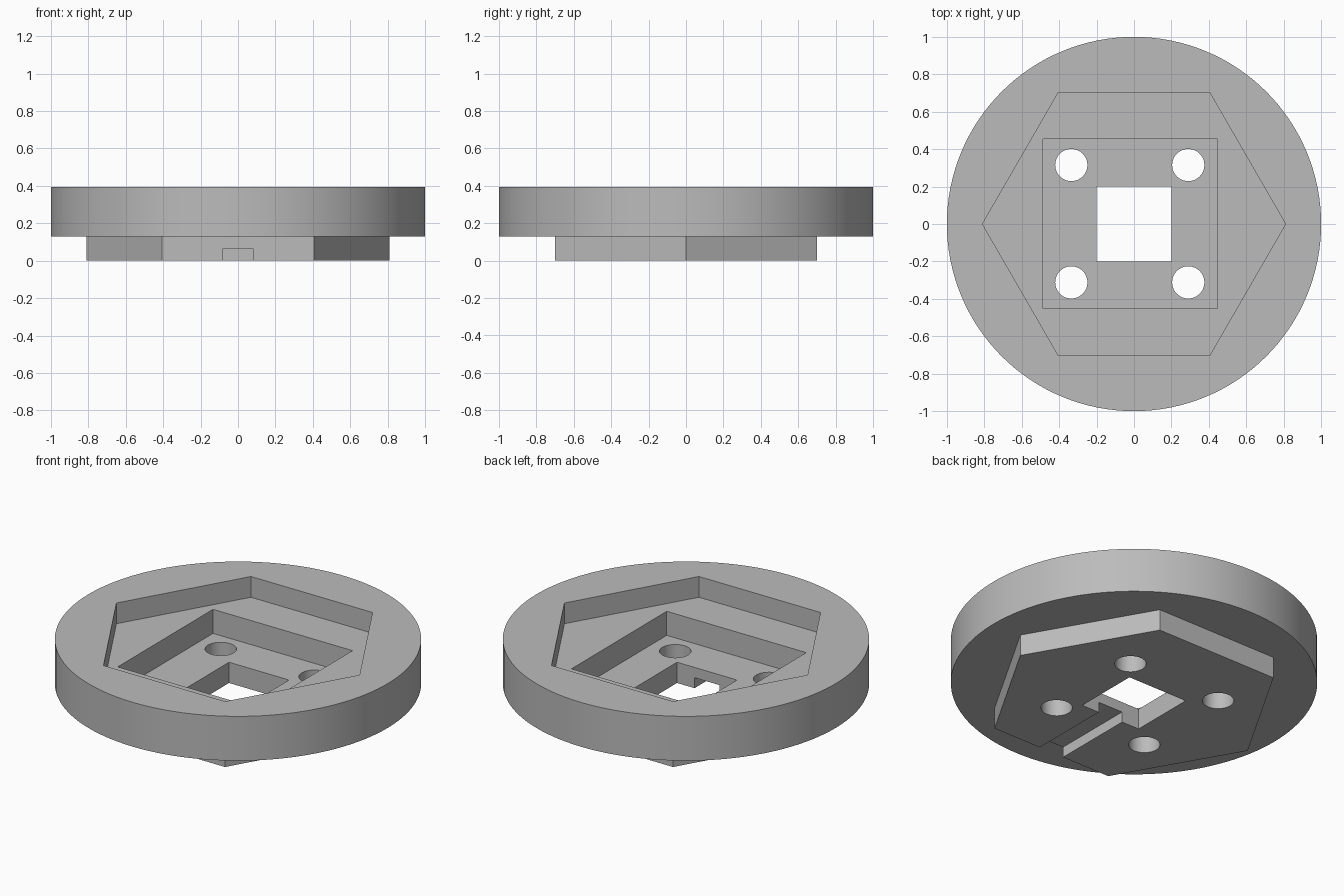
import bpy
import math

cube = bpy.data.objects.get("Cube")
if cube:
    bpy.data.objects.remove(cube, do_unlink=True)

grey = bpy.data.materials.new("plain_grey")
grey.use_nodes = True
colour = (0.5, 0.5, 0.5, 1)
grey.diffuse_color = colour
grey.node_tree.nodes["Principled BSDF"].inputs["Base Color"].default_value = colour

TOP, STEP, HEX_FLOOR = 0.395, 0.128, 0.27
HEX_RADIUS = 0.81
OVER = 0.1  # how far cutters overshoot open faces


def prism(name, sides, radius, z0, z1, centre=(0, 0)):
    """Upright prism with its first corner on the +x axis."""
    verts = []
    for z in (z0, z1):
        for i in range(sides):
            a = math.tau * i / sides
            verts.append((centre[0] + radius * math.cos(a),
                          centre[1] + radius * math.sin(a), z))
    return solid(name, verts, sides)


def box(name, x0, x1, y0, y1, z0, z1):
    corners = [(x0, y0), (x1, y0), (x1, y1), (x0, y1)]
    return solid(name, [(x, y, z) for z in (z0, z1) for x, y in corners], 4)


def solid(name, verts, n):
    """Close two stacked rings of n points into a solid."""
    faces = [tuple(reversed(range(n))), tuple(range(n, 2 * n))]
    faces += [(i, (i + 1) % n, n + (i + 1) % n, n + i) for i in range(n)]
    mesh = bpy.data.meshes.new(name)
    mesh.from_pydata(verts, [], faces)
    mesh.materials.append(grey)
    obj = bpy.data.objects.new(name, mesh)
    bpy.context.collection.objects.link(obj)
    return obj


def combine(target, tool, operation):
    """Apply a boolean and discard the tool."""
    mod = target.modifiers.new(tool.name, "BOOLEAN")
    mod.operation, mod.solver, mod.object = operation, "EXACT", tool
    bpy.context.view_layer.objects.active = target
    bpy.ops.object.modifier_apply(modifier=mod.name)
    bpy.data.objects.remove(tool, do_unlink=True)


# Round plate with a hexagonal boss underneath
plate = prism("round_plate", 128, 1, STEP, TOP)
combine(plate, prism("hex_boss", 6, HEX_RADIUS, 0, STEP + 0.05), "UNION")

# Hexagonal recess, square pocket and central window
cutters = [
    prism("hex_recess", 6, HEX_RADIUS, HEX_FLOOR, TOP + OVER),
    box("square_pocket", -0.485, 0.445, -0.452, 0.455, 0.125, TOP + OVER),
    box("centre_window", -0.2, 0.2, -0.2, 0.2, -OVER, TOP),
    # Cable slot from the window to the front edge
    box("cable_slot", -0.083, 0.083, -1, -0.1, -OVER, 0.063),
]
# Four screw holes
for x in (-0.335, 0.29):
    for y in (-0.312, 0.315):
        cutters.append(prism("screw_hole", 48, 0.086, -OVER, TOP, (x, y)))
for cutter in cutters:
    combine(plate, cutter, "DIFFERENCE")

bpy.ops.object.select_all(action="DESELECT")
plate.select_set(True)
bpy.context.view_layer.objects.active = plate
bpy.ops.object.shade_smooth_by_angle(angle=math.radians(30))
